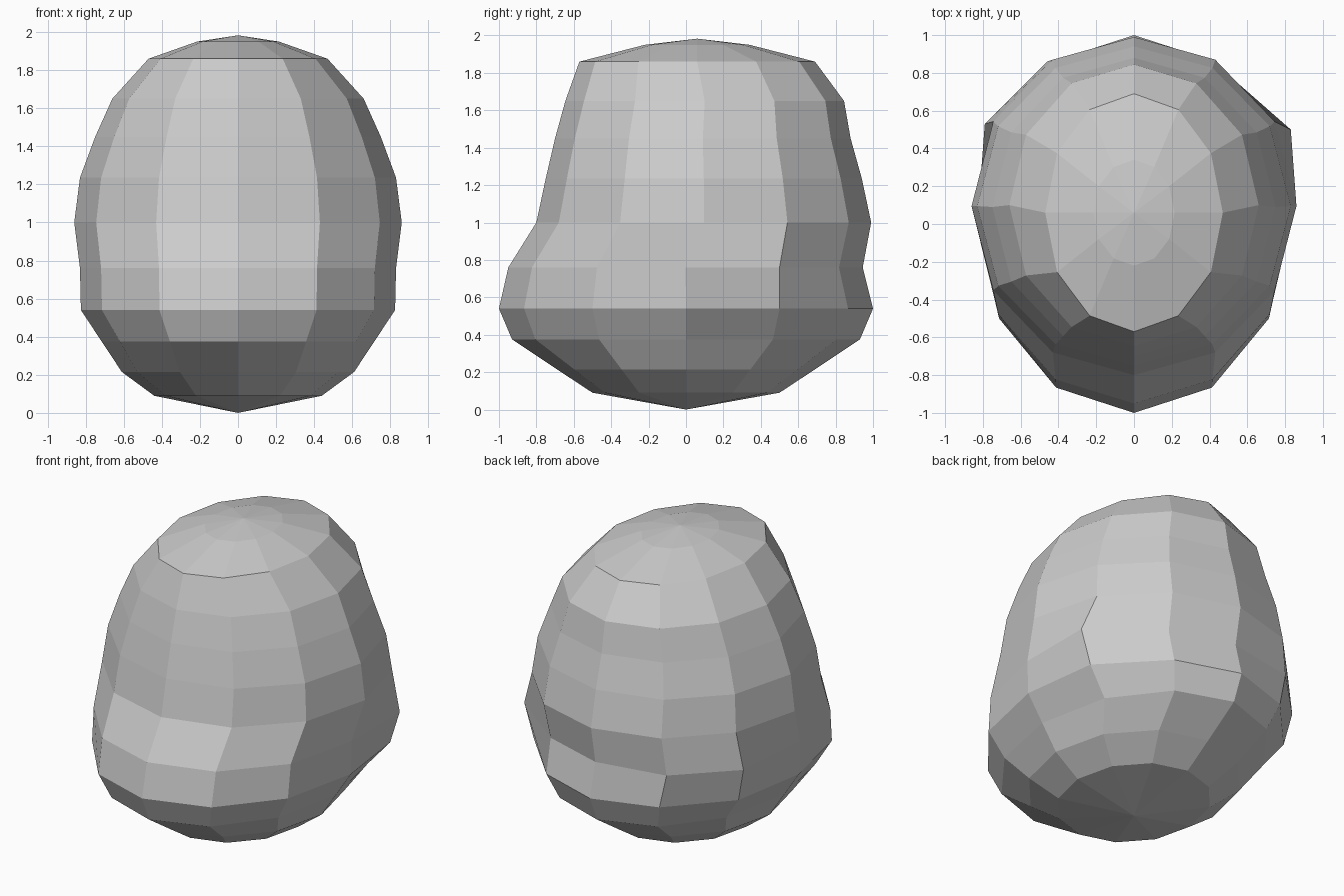
import bpy, bmesh
from math import sin, cos, tau

if "Cube" in bpy.data.objects:
    bpy.data.objects.remove(bpy.data.objects["Cube"])

SEGMENTS = 12
# Rings from bottom to top: height, half width, front y, back y
RINGS = [
    (0.09, 0.44, -0.50, 0.50),
    (0.215, 0.61, -0.69, 0.69),
    (0.375, 0.716, -0.93, 0.93),
    (0.54, 0.825, -1.00, 1.00),
    (0.76, 0.83, -0.95, 0.945),
    (1.00, 0.86, -0.80, 0.99),
    (1.235, 0.83, -0.75, 0.94),
    (1.45, 0.75, -0.70, 0.88),
    (1.65, 0.66, -0.645, 0.845),
    (1.86, 0.47, -0.57, 0.69),
    (1.95, 0.215, -0.22, 0.34),
]
# Outward bulges low on the back corners: (ring, segment) -> position in x, y
BULGES = {(4, 2): (0.83, 0.50), (4, 10): (-0.79, 0.53), (4, 11): (-0.46, 0.86),
          (3, 2): (0.76, 0.50), (3, 10): (-0.74, 0.51)}

bm = bmesh.new()

# Stacked elliptical rings, segment 0 at the back
loops = []
for r, (z, half, front, back) in enumerate(RINGS):
    mid, depth = (front + back) / 2, (back - front) / 2
    loop = []
    for s in range(SEGMENTS):
        a = tau * s / SEGMENTS
        x, y = BULGES.get((r, s), (half * sin(a), mid + depth * cos(a)))
        loop.append(bm.verts.new((x, y, z)))
    loops.append(loop)
bottom = bm.verts.new((0, 0, 0))
top = bm.verts.new((0, 0.06, 1.983))

# Side quads and the two end fans
for s in range(SEGMENTS):
    n = (s + 1) % SEGMENTS
    for low, high in zip(loops, loops[1:]):
        bm.faces.new((low[s], low[n], high[n], high[s]))
    bm.faces.new((bottom, loops[0][n], loops[0][s]))
    bm.faces.new((top, loops[-1][s], loops[-1][n]))

bmesh.ops.recalc_face_normals(bm, faces=bm.faces)
mesh = bpy.data.meshes.new("boulder")
bm.to_mesh(mesh)
bm.free()
bpy.context.collection.objects.link(bpy.data.objects.new("boulder", mesh))
